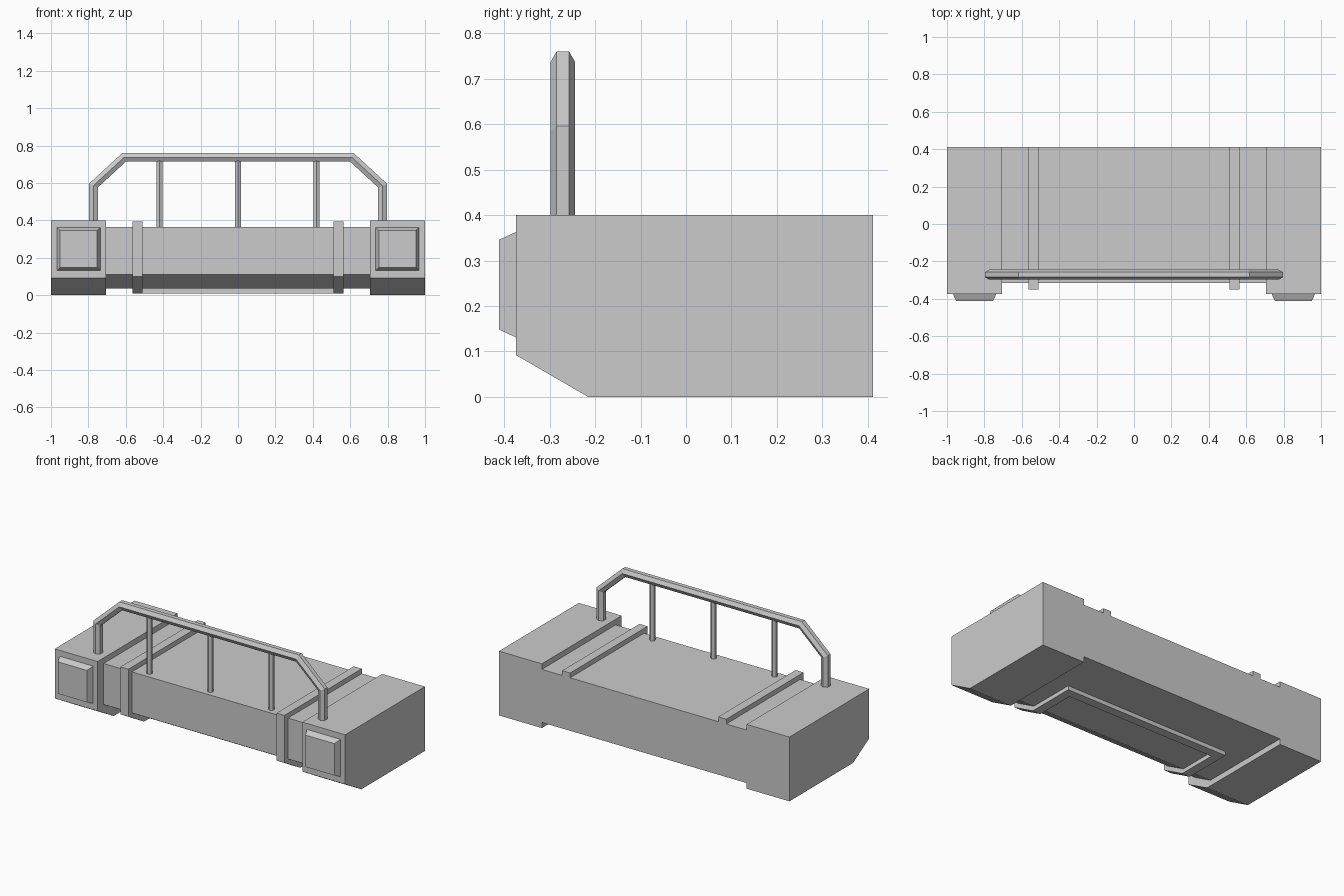
import bpy, bmesh, math
from mathutils import Vector

if "Cube" in bpy.data.objects:
    bpy.data.objects.remove(bpy.data.objects["Cube"])


def finish(bm, name, mirror=False):
    bmesh.ops.recalc_face_normals(bm, faces=bm.faces)
    mesh = bpy.data.meshes.new(name)
    bm.to_mesh(mesh)
    bm.free()
    ob = bpy.data.objects.new(name, mesh)
    bpy.context.collection.objects.link(ob)
    if mirror:
        ob.modifiers.new("mirror_x", 'MIRROR').use_mirror_merge = False
    return ob


def loft(bm, rings):
    # Closed solid through matching vertex rings
    rings = [[bm.verts.new(p) for p in ring] for ring in rings]
    n = len(rings[0])
    for a, b in zip(rings, rings[1:]):
        for i in range(n):
            j = (i + 1) % n
            bm.faces.new((a[i], a[j], b[j], b[i]))
    bm.faces.new(rings[0][::-1])
    bm.faces.new(rings[-1])


def slab(name, profile, x0, x1, mirror=False):
    # Extrude a (y, z) profile along x
    bm = bmesh.new()
    loft(bm, [[(x, y, z) for y, z in profile] for x in (x0, x1)])
    return finish(bm, name, mirror)


def hex_tube(name, path, y, r, mirror=False):
    # Six-sided tube with mitred corners along an (x, z) path
    pts = [Vector(p) for p in path]
    rings = []
    for i, p in enumerate(pts):
        d0 = (p - pts[max(i - 1, 0)]).normalized()
        d1 = (pts[min(i + 1, len(pts) - 1)] - p).normalized()
        d0, d1 = (d0 if i else d1), (d1 if i < len(pts) - 1 else d0)
        n0, n1 = Vector((-d0.y, d0.x)), Vector((-d1.y, d1.x))
        m = (n0 + n1).normalized()
        m /= m.dot(n0)
        ring = []
        for k in range(6):
            a = math.radians(60 * k)
            q = p + m * r * math.sin(a)
            ring.append((q.x, y + r * math.cos(a), q.y))
        rings.append(ring)
    bm = bmesh.new()
    loft(bm, rings)
    return finish(bm, name, mirror)


BACK = 0.411

# Central bumper beam and the larger end blocks
beam = [(-0.315, 0.365), (BACK, 0.365), (BACK, 0.035), (-0.185, 0.035), (-0.315, 0.11)]
slab("center_beam", beam, -0.705, 0.705)
slab("end_blocks", [(-0.374, 0.4), (BACK, 0.4), (BACK, 0), (-0.215, 0), (-0.374, 0.092)],
     0.705, 1.0, True)

# Straps wrapping the beam: over the top, down the front and partly underneath
slab("straps", [(BACK, 0.395), (BACK, 0.365), (-0.315, 0.365), (-0.315, 0.11),
                (-0.185, 0.035), (0.11, 0.035), (0.11, 0.01), (-0.195, 0.01),
                (-0.35, 0.1), (-0.35, 0.395)], 0.51, 0.565, True)
slab("under_crossbar", [(0.055, 0.01), (0.11, 0.01), (0.11, 0.035), (0.055, 0.035)], -0.51, 0.51)

# Tapered square lamps
bm = bmesh.new()
loft(bm, [[(0.852 + sx * h, y, 0.247 + sz * h)
           for sx, sz in ((-1, -1), (1, -1), (1, 1), (-1, 1))]
          for y, h in ((-0.374, 0.116), (-0.411, 0.099))])
finish(bm, "lamps", True)

# Guard rail and its uprights
RAIL_Y = -0.271
hex_tube("guard_rail", [(-0.773, 0.39), (-0.773, 0.586), (-0.609, 0.737),
                        (0.609, 0.737), (0.773, 0.586), (0.773, 0.39)], RAIL_Y, 0.027)
hex_tube("middle_upright", [(0, 0.355), (0, 0.73)], RAIL_Y, 0.018)
hex_tube("side_uprights", [(0.42, 0.355), (0.42, 0.73)], RAIL_Y, 0.018, True)
